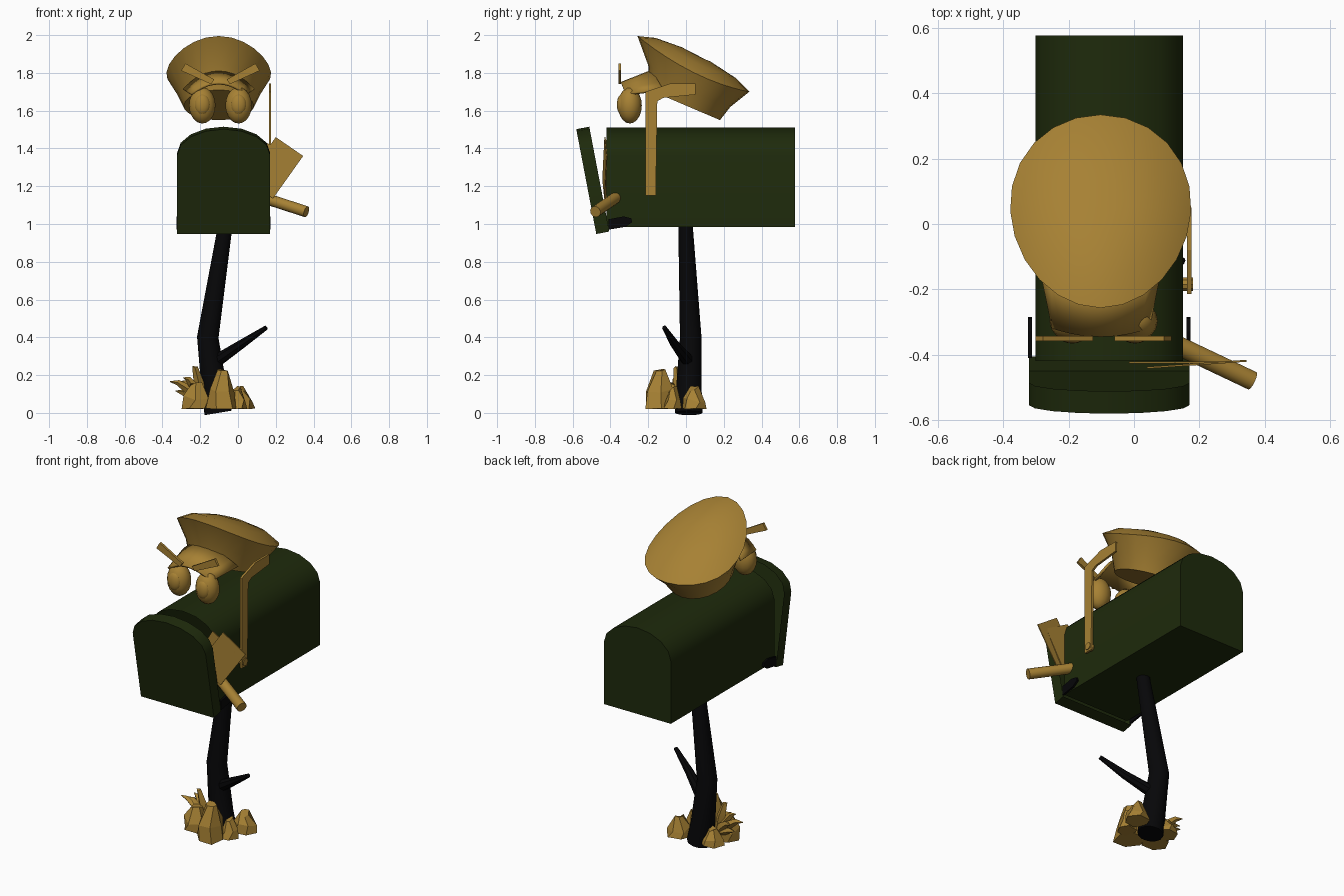
import bpy, bmesh, random
from math import sin, cos, pi, radians
from mathutils import Vector, Matrix

random.seed(4)
if "Cube" in bpy.data.objects:
    bpy.data.objects.remove(bpy.data.objects["Cube"])


def material(name, rgb):
    m = bpy.data.materials.new(name)
    m.use_nodes = True
    m.diffuse_color = (*rgb, 1)
    bsdf = m.node_tree.nodes["Principled BSDF"]
    bsdf.inputs["Base Color"].default_value = (*rgb, 1)
    bsdf.inputs["Roughness"].default_value = 0.8
    return m


GOLD = material("ochre", (0.385, 0.22, 0.034))
GREEN = material("dark green", (0.013, 0.023, 0.0035))
BLACK = material("charcoal", (0.002, 0.002, 0.0025))
CX = -0.076  # centre line of the box


def make(name, bm, mat, smooth=True):
    bmesh.ops.recalc_face_normals(bm, faces=bm.faces)
    mesh = bpy.data.meshes.new(name)
    bm.to_mesh(mesh)
    bm.free()
    mesh.materials.append(mat)
    ob = bpy.data.objects.new(name, mesh)
    bpy.context.collection.objects.link(ob)
    if smooth:
        bpy.ops.object.select_all(action="DESELECT")
        ob.select_set(True)
        bpy.context.view_layer.objects.active = ob
        bpy.ops.object.shade_smooth_by_angle(angle=radians(35))
    return ob


def loft(rings, closed=True, caps=True):
    bm = bmesh.new()
    rows = [[bm.verts.new(p) for p in ring] for ring in rings]
    n = len(rows[0])
    for a, b in zip(rows, rows[1:]):
        for i in range(n if closed else n - 1):
            j = (i + 1) % n
            bm.faces.new((a[i], a[j], b[j], b[i]))
    if caps:
        bm.faces.new(rows[0])
        bm.faces.new(rows[-1])
    return bm


def tube(name, points, radii, sides, mat):
    pts = [Vector(p) for p in points]
    rings = []
    for i, p in enumerate(pts):
        d = pts[min(i + 1, len(pts) - 1)] - pts[max(i - 1, 0)]
        q = Vector((0, 0, 1)).rotation_difference(d)
        rings.append([p + q @ Vector((radii[i] * cos(2 * pi * k / sides),
                                      radii[i] * sin(2 * pi * k / sides), 0))
                      for k in range(sides)])
    return make(name, loft(rings), mat)


def side_plate(name, outline, x0, x1, mat):
    return make(name, loft([[(x, y, z) for y, z in outline] for x in (x0, x1)]), mat, False)


def arch(half, spring, top, y, n=8):
    pts = [(-half, y, 0), (half, y, 0)]
    return pts + [(half * cos(pi * i / n), y, spring + (top - spring) * sin(pi * i / n))
                  for i in range(n + 1)]


def ellipsoid(name, centre, size, mat):
    bm = bmesh.new()
    bmesh.ops.create_uvsphere(bm, u_segments=16, v_segments=10, radius=1)
    bmesh.ops.transform(bm, matrix=Matrix.Translation(centre) @ Matrix.Diagonal((*size, 1)),
                        verts=bm.verts)
    return make(name, bm, mat)


# Box: arched shell, open at the front, with a closed back
bm = loft([arch(0.226, 0.38, 0.525, y) for y in (-0.42, 0.577)])
front = min(bm.faces, key=lambda f: f.calc_center_median().y)
bmesh.ops.inset_region(bm, faces=[front], thickness=0.015)
bmesh.ops.translate(bm, vec=(0, 0.96, 0), verts=front.verts)
make("mailbox_body", bm, GREEN).location = (CX, 0, 0.985)

# Door: thick arched cap, tipped open, recessed on the inside
bm = loft([arch(0.246, 0.425, 0.565, y) for y in (0, 0.07)])
inner = max(bm.faces, key=lambda f: f.calc_center_median().y)
bmesh.ops.inset_region(bm, faces=[inner], thickness=0.018)
bmesh.ops.translate(bm, vec=(0, -0.045, 0), verts=inner.verts)
door = make("mailbox_door", bm, GREEN)
door.location = (CX, -0.475, 0.947)
door.rotation_euler.x = radians(10.8)

# Hinges on both sides of the box
for side, label in ((1, "left"), (-1, "right")):
    x = CX + side * 0.243
    side_plate(label + "_hinge", [(-0.41, 0.97), (-0.32, 0.985), (-0.285, 1.01),
                                  (-0.29, 1.03), (-0.33, 1.04), (-0.41, 1.025)],
               x - 0.006, x + 0.006, BLACK)

# Signal flag with its pivot
side_plate("flag", [(-0.214, 1.15), (-0.16, 1.15), (-0.152, 1.65), (-0.12, 1.668),
                    (0.05, 1.685), (0.05, 1.745), (-0.08, 1.745), (-0.214, 1.70)],
           0.163, 0.176, GOLD)
tube("flag_pivot", [(0.14, -0.185, 1.18), (0.181, -0.185, 1.18)], [0.022, 0.022], 10, GOLD)

# Cigar sticking out of the mouth
tube("cigar", [(0.13, -0.37, 1.14), (0.362, -0.48, 1.065)], [0.03, 0.03], 14, GOLD)


# Letters held between door and box
def letter(name, corner, along, across, y, yaw):
    c, u, v = Vector(corner), Vector(along), Vector(across)
    quad = [c, c + u, c + u + v, c + v]
    rings = [[(p.x, y + d + yaw * p.x, p.y) for p in quad] for d in (-0.003, 0.003)]
    return make(name, loft(rings), GOLD, False)


letter("front_letter", (0.345, 1.36), (-0.145, 0.10), (-0.16, -0.225), -0.443, 0.07)
letter("back_letter", (0.28, 1.36), (-0.155, 0.085), (-0.14, -0.24), -0.424, 0.0)

# Cap: tilted oval rings with drooping sides (front y, front z, back y, back z, half width, droop)
HX = -0.102
profile = [(-0.195, 1.71, 0.18, 1.55, 0.185, 0.0), (-0.20, 1.84, 0.235, 1.62, 0.222, 0.02),
           (-0.257, 1.995, 0.335, 1.70, 0.277, 0.045), (-0.16, 1.985, 0.26, 1.775, 0.21, 0.025),
           (-0.02, 1.935, 0.13, 1.86, 0.08, 0.005)]
rings = []
for fy, fz, by, bz, rx, droop in profile:
    ring = []
    for k in range(24):
        t = 2 * pi * k / 24
        m = (1 - cos(t)) / 2
        ring.append((HX + rx * sin(t) * (1 - 0.06 * cos(t)), fy + (by - fy) * m,
                     fz + (bz - fz) * m - droop * sin(t) ** 2))
    rings.append(ring)
make("cap", loft(rings), GOLD)

# Cap visor: arched sheet with thickness
steps = [i / 5 - 1 for i in range(11)]
outer = [(HX + 0.145 * s, -0.343 + 0.025 * s * s, 1.745 - 0.06 * s * s) for s in steps]
inner = [(HX + 0.185 * s, -0.18 + 0.06 * s * s, 1.81 - 0.10 * s * s) for s in steps]
visor = make("cap_visor", loft([outer, inner], closed=False, caps=False), GOLD)
solid = visor.modifiers.new("thickness", "SOLIDIFY")
solid.thickness = 0.014
solid.offset = 0

# Eyes, pupils and slanted brows, mirrored about the face centre
FX = -0.093
for side, label in ((1, "left"), (-1, "right")):
    x = FX + side * 0.096
    ellipsoid(label + "_eye", (x, -0.297, 1.628), (0.07, 0.063, 0.096), GOLD)
    ellipsoid(label + "_pupil", (x, -0.34, 1.632), (0.042, 0.026, 0.055), GOLD)
    brow = [(0.033, 1.765), (0.05, 1.74), (0.208, 1.812), (0.185, 1.85)]
    make(label + "_brow", loft([[(FX + side * a, y, z) for a, z in brow]
                                for y in (-0.358, -0.343)]), GOLD, False)

# Crooked post and its broken branch
tube("post", [(-0.105, 0.015, 0.0), (-0.125, 0.015, 0.12), (-0.160, 0.025, 0.40),
              (-0.066, -0.003, 1.0)], [0.073, 0.068, 0.057, 0.038], 12, BLACK)
tube("branch", [(-0.13, 0.02, 0.265), (0.02, -0.06, 0.365), (0.15, -0.115, 0.452)],
     [0.036, 0.024, 0.012], 8, BLACK)


# Faceted rocks around the foot of the post
def rock(name, x, y, r, h):
    rows = []
    for scale, z in ((1, 0.025), (0.82, 0.025 + h * 0.5), (0.36, 0.025 + h)):
        turn = random.uniform(0, 0.5)
        rows.append([(x + r * scale * random.uniform(0.8, 1.1) * cos(turn + k * pi / 3),
                      y + r * scale * random.uniform(0.8, 1.1) * sin(turn + k * pi / 3),
                      z - random.uniform(0, 0.03) * (1 if scale < 1 else 0.2))
                     for k in range(6)])
    make(name, loft(rows), GOLD, False)


rocks = [(-0.085, -0.14, 0.09, 0.21), (0.015, 0.045, 0.078, 0.12), (-0.22, -0.08, 0.09, 0.14),
         (-0.01, -0.07, 0.06, 0.12), (-0.20, 0.03, 0.075, 0.10)]
for i, spec in enumerate(rocks):
    rock("rock_%d" % (i + 1), *spec)

# Grass tuft: tapered blades that bend outwards
for i, (dx, dy, h) in enumerate([(-0.17, 0.0, 0.17), (-0.05, -0.02, 0.25), (-0.13, 0.07, 0.17),
                                 (-0.10, -0.03, 0.19), (-0.14, 0.04, 0.12)]):
    x, y = -0.19, -0.035
    tube("grass_blade_%d" % (i + 1),
         [(x, y, 0.05), (x + dx * 0.35, y + dy * 0.35, 0.05 + (h - 0.05) * 0.55),
          (x + dx * 0.75, y + dy * 0.75, h - 0.01), (x + dx, y + dy, h - 0.004)],
         [0.026, 0.027, 0.015, 0.002], 4, GOLD)
